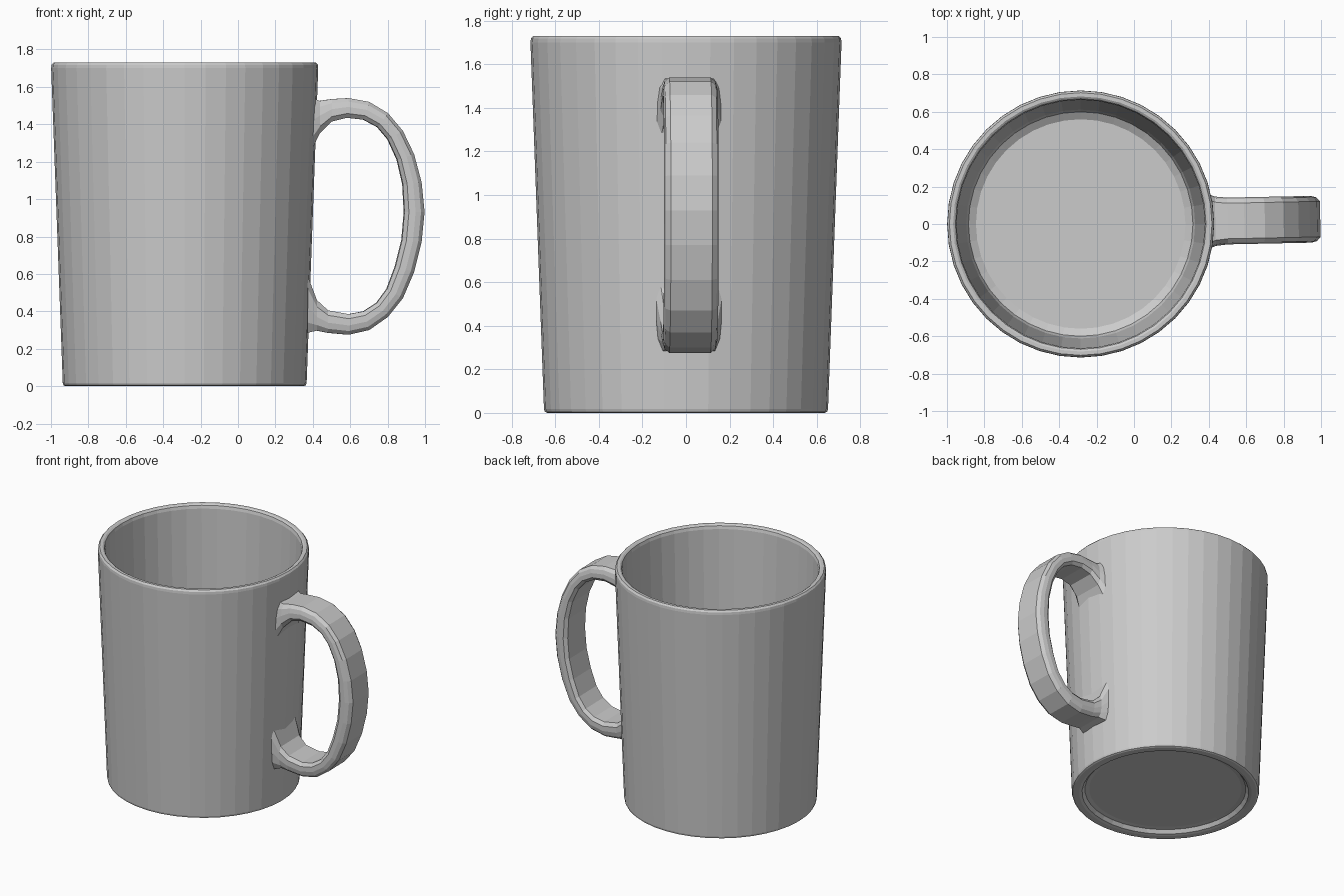
import bpy, bmesh, math
from mathutils import Vector, Matrix

cube = bpy.data.objects.get("Cube")
if cube:
    bpy.data.objects.remove(cube)

CENTRE_X = -0.285
SEGMENTS = 40

ceramic = bpy.data.materials.new("grey ceramic")
ceramic.use_nodes = True
GREY = (0.6, 0.6, 0.6, 1)
ceramic.diffuse_color = GREY
ceramic.node_tree.nodes["Principled BSDF"].inputs["Base Color"].default_value = GREY


def finish(bm, name):
    bmesh.ops.recalc_face_normals(bm, faces=bm.faces)
    mesh = bpy.data.meshes.new(name)
    bm.to_mesh(mesh)
    bm.free()
    mesh.materials.append(ceramic)
    obj = bpy.data.objects.new(name, mesh)
    bpy.context.collection.objects.link(obj)
    return obj


def loft(rings, name):
    """Skin a list of equal closed rings and cap both ends."""
    bm = bmesh.new()
    loops = [[bm.verts.new(p) for p in ring] for ring in rings]
    for a, b in zip(loops, loops[1:]):
        for i in range(len(a)):
            j = (i + 1) % len(a)
            bm.faces.new((a[i], a[j], b[j], b[i]))
    bm.faces.new(loops[0])
    bm.faces.new(loops[-1])
    return finish(bm, name)


# Cup: recessed foot, tapered wall, rounded lip, hollow inside (radius, height)
profile = [(0.53, 0.035), (0.56, 0.03), (0.58, 0.005), (0.60, 0.0),
           (0.637, 0.0), (0.648, 0.005), (0.652, 0.018),
           (0.714, 1.70), (0.712, 1.718), (0.702, 1.73), (0.682, 1.73),
           (0.67, 1.722), (0.664, 1.70), (0.612, 0.15), (0.60, 0.115), (0.56, 0.09)]
turns = [2 * math.pi * i / SEGMENTS for i in range(SEGMENTS)]
cup = loft([[(r * math.cos(a), r * math.sin(a), z) for a in turns] for r, z in profile], "cup")
cup.location.x = CENTRE_X

# Handle: stations of outer point, inner point and half width
stations = [
    ((0.39, 1.545), (0.39, 1.26), 0.15), ((0.435, 1.525), (0.435, 1.35), 0.132),
    ((0.50, 1.535), (0.50, 1.415), 0.125), ((0.59, 1.54), (0.58, 1.435), 0.125),
    ((0.70, 1.52), (0.67, 1.425), 0.125), ((0.80, 1.46), (0.745, 1.385), 0.125),
    ((0.88, 1.365), (0.80, 1.32), 0.125), ((0.94, 1.24), (0.85, 1.21), 0.125),
    ((0.98, 1.09), (0.88, 1.08), 0.125), ((0.996, 0.93), (0.888, 0.93), 0.125),
    ((0.98, 0.77), (0.875, 0.78), 0.125), ((0.94, 0.61), (0.84, 0.64), 0.125),
    ((0.88, 0.47), (0.795, 0.52), 0.125), ((0.80, 0.37), (0.74, 0.445), 0.125),
    ((0.70, 0.30), (0.67, 0.40), 0.125), ((0.59, 0.275), (0.59, 0.385), 0.125),
    ((0.48, 0.285), (0.48, 0.405), 0.125), ((0.42, 0.297), (0.42, 0.46), 0.132),
    ((0.37, 0.285), (0.37, 0.59), 0.15)]


def section(outer, inner, half):
    """Chamfered strip section between an outer and an inner point."""
    o, i = (Vector((p[0] - CENTRE_X, 0, p[1])) for p in (outer, inner))
    side = [(half - 0.03, 0.0), (half - 0.008, 0.18), (half, 0.45),
            (half, 0.78), (half - 0.02, 1.0)]
    outline = side + [(-y, t) for y, t in reversed(side)]
    return [o.lerp(i, t) + Vector((0, y, 0)) for y, t in outline]


handle = loft([section(*s) for s in stations], "handle")
handle.data.transform(Matrix.Rotation(0.0205, 4, "Z"))
handle.location.x = CENTRE_X
